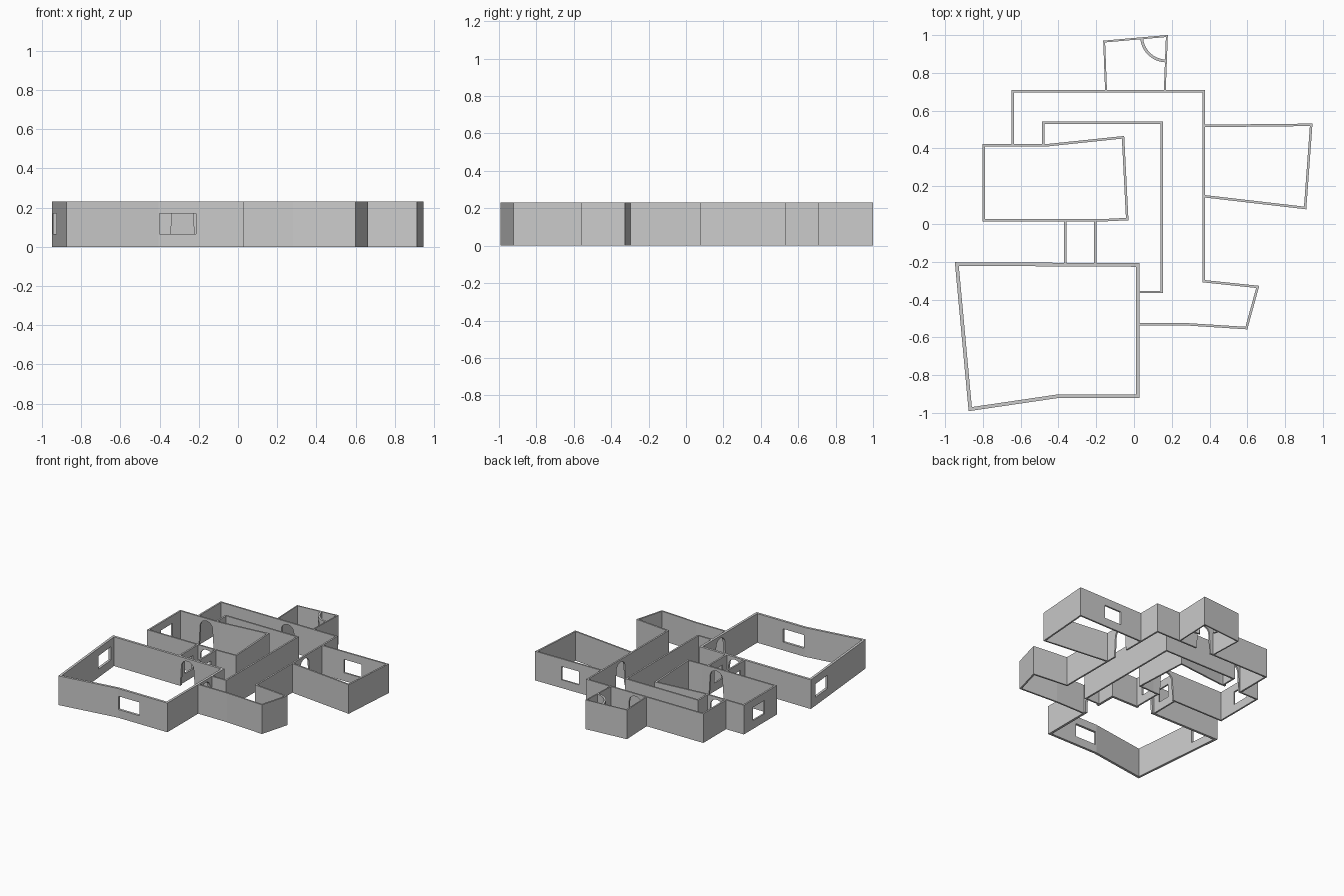
import bpy, bmesh, math
from mathutils import Vector

if "Cube" in bpy.data.objects:
    bpy.data.objects.remove(bpy.data.objects["Cube"])

H = 0.23  # wall height


def prism(name, outline, height):
    """Extrude a flat outline straight up from z = 0."""
    bm = bmesh.new()
    face = bm.faces.new([bm.verts.new((x, y, 0)) for x, y in outline])
    up = bmesh.ops.extrude_face_region(bm, geom=[face])
    bmesh.ops.translate(bm, vec=(0, 0, height),
                        verts=[v for v in up["geom"] if isinstance(v, bmesh.types.BMVert)])
    return finish(name, bm)


def finish(name, bm):
    bmesh.ops.recalc_face_normals(bm, faces=bm.faces)
    mesh = bpy.data.meshes.new(name)
    bm.to_mesh(mesh)
    bm.free()
    obj = bpy.data.objects.new(name, mesh)
    bpy.context.collection.objects.link(obj)
    return obj


def wall(name, path, t=0.013, closed=False):
    """Mitred wall following a centre line."""
    pts = [Vector(p) for p in path]
    n = len(pts)
    bm = bmesh.new()
    rings = []
    for i, p in enumerate(pts):
        before = p - pts[i - 1] if closed or i else pts[1] - p
        after = pts[(i + 1) % n] - p if closed or i < n - 1 else before
        n1 = Vector((-before.y, before.x)).normalized()
        n2 = Vector((-after.y, after.x)).normalized()
        m = (n1 + n2).normalized()
        m *= t / 2 / m.dot(n1)
        a, b = p + m, p - m
        rings.append([bm.verts.new((q.x, q.y, z)) for q, z in ((a, 0), (b, 0), (b, H), (a, H))])
    for i in range(n if closed else n - 1):
        r, s = rings[i], rings[(i + 1) % n]
        for k in range(4):
            j = (k + 1) % 4
            bm.faces.new((r[k], r[j], s[j], s[k]))
    if not closed:
        bm.faces.new(rings[0])
        bm.faces.new(rings[-1])
    return finish(name, bm)


def cut(obj, x, y, angle, profile):
    """Cut an upright profile (along wall, height) through a wall."""
    cutter = prism("cutter", profile, 0.08)
    for v in cutter.data.vertices:
        u, z, d = v.co
        c, s = math.cos(angle), math.sin(angle)
        d -= 0.04
        v.co = (x + u * c - d * s, y + u * s + d * c, z)
    bm = bmesh.new()
    bm.from_mesh(cutter.data)
    bmesh.ops.recalc_face_normals(bm, faces=bm.faces)
    bm.to_mesh(cutter.data)
    bm.free()
    cutter.hide_render = True
    mod = obj.modifiers.new("opening", "BOOLEAN")
    mod.operation, mod.solver, mod.object = "DIFFERENCE", "EXACT", cutter
    bpy.context.view_layer.objects.active = obj
    bpy.ops.object.modifier_apply(modifier=mod.name)
    bpy.data.objects.remove(cutter)


def window(obj, x, y, width, angle=0.0, low=0.065, high=0.17):
    w = width / 2
    cut(obj, x, y, angle, [(-w, low), (w, low), (w, high), (-w, high)])


def door(obj, x, y, angle=0.0, w=0.065, top=0.21):
    # tapered sides closed by a round arch
    arch = [(0.83 * w * math.cos(math.pi * i / 12),
             top - 0.05 + 0.05 * math.sin(math.pi * i / 12)) for i in range(13)]
    cut(obj, x, y, angle, [(-w, -0.02), (w, -0.02)] + arch)


SIDE = math.pi / 2

# large front room
front_room = wall("large_room_walls", [(-0.938, -0.212), (0.019, -0.217), (0.019, -0.912),
                                       (-0.405, -0.912), (-0.867, -0.98)], 0.019, True)
window(front_room, -0.307, -0.912, 0.185)
window(front_room, -0.924, -0.355, 0.175, math.atan2(-0.768, 0.071))
door(front_room, -0.283, -0.213)
door(front_room, 0.019, -0.445, SIDE)

# middle room
middle_room = wall("middle_room_walls", [(-0.796, 0.418), (-0.45, 0.418), (-0.058, 0.459), (-0.036, 0.026),
                                         (-0.16, 0.02), (-0.796, 0.02)], closed=True)
window(middle_room, -0.796, 0.24, 0.14, SIDE)
door(middle_room, -0.565, 0.418)
door(middle_room, -0.283, 0.02)

# short passage between the two rooms
for side, x in (("left", -0.364), ("right", -0.206)):
    passage = wall(side + "_passage_wall", [(x, 0.018), (x, -0.212)])
    window(passage, x, -0.1, 0.1, SIDE)

# long winding corridor
outer = wall("corridor_outer_wall", [(-0.641, 0.42), (-0.641, 0.703), (0.37, 0.703), (0.37, -0.303),
                                     (0.655, -0.333), (0.595, -0.551), (0.28, -0.531), (0.022, -0.531)])
wall("corridor_inner_wall", [(-0.48, 0.42), (-0.48, 0.536), (0.146, 0.536), (0.146, -0.36), (0.022, -0.36)])
door(outer, 0.37, 0.295, SIDE)
door(outer, -0.055, 0.703)

# right room
right_room = wall("right_room_walls", [(0.372, 0.519), (0.938, 0.525), (0.906, 0.085), (0.372, 0.147)])
window(right_room, 0.64, 0.522, 0.15)

# small back room with a curved corner screen
wall("back_room_walls", [(-0.148, 0.704), (-0.158, 0.966), (0.174, 0.995), (0.163, 0.704)], 0.01)
arc = [(0.172 + 0.132 * math.cos(a), 0.995 + 0.132 * math.sin(a))
       for a in (math.radians(184 + 86 * i / 10) for i in range(11))]
screen = wall("curved_screen", arc, 0.015)
door(screen, 0.079, 0.902, math.radians(-45), 0.05, 0.2)
